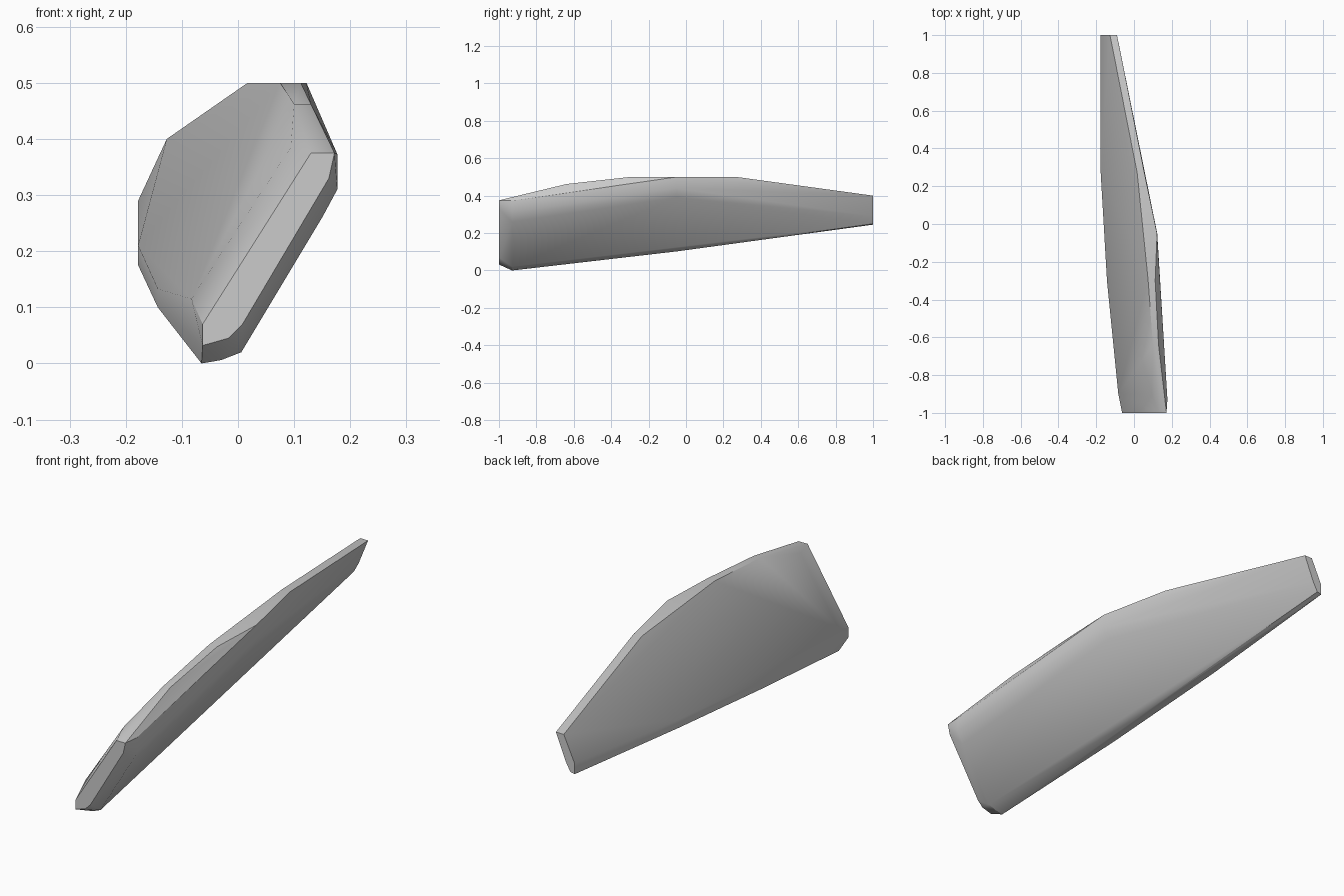
import bpy, bmesh, math

if "Cube" in bpy.data.objects:
    bpy.data.objects.remove(bpy.data.objects["Cube"])

# Cross-sections of the faceted slab along y: {y: [(x, z), ...]}
sections = {
    -1.00: [(-.063, .07), (-.063, .032), (-.017, .045), (.008, .07),
            (.162, .33), (.172, .375), (.13, .375)],
    -0.93: [(-.065, 0), (-.03, .006), (.006, .02), (.15, .26), (.177, .31), (.177, .373)],
    -0.90: [(-.083, .115), (.094, .385)],
    -0.64: [(.10, .462), (.13, .462)],
    -0.30: [(-.143, .10), (-.143, .133), (.075, .5), (.112, .5)],
    -0.05: [(-.09, .102), (-.047, .15), (.10, .39), (.123, .44), (.122, .5)],
    0.27: [(.017, .5), (.055, .5)],
    0.30: [(-.178, .175), (-.178, .21)],
    1.00: [(-.127, .4), (-.09, .4), (-.135, .29), (-.157, .25),
           (-.178, .245), (-.178, .29)],
}

# Skin the sections as one convex faceted body
bm = bmesh.new()
for y, ring in sections.items():
    for x, z in ring:
        bm.verts.new((x, y, z))
res = bmesh.ops.convex_hull(bm, input=bm.verts[:])
loose = [v for v in bm.verts if not v.link_faces]
bmesh.ops.delete(bm, geom=loose, context='VERTS')
bmesh.ops.dissolve_limit(bm, angle_limit=math.radians(1), verts=bm.verts[:], edges=bm.edges[:])
bmesh.ops.recalc_face_normals(bm, faces=bm.faces[:])

mesh = bpy.data.meshes.new("stone_slab")
bm.to_mesh(mesh)
bm.free()
slab = bpy.data.objects.new("stone_slab", mesh)
bpy.context.collection.objects.link(slab)

# Soften shallow facets, keep the rim edges crisp
bpy.context.view_layer.objects.active = slab
slab.select_set(True)
bpy.ops.object.shade_smooth_by_angle(angle=math.radians(30))
